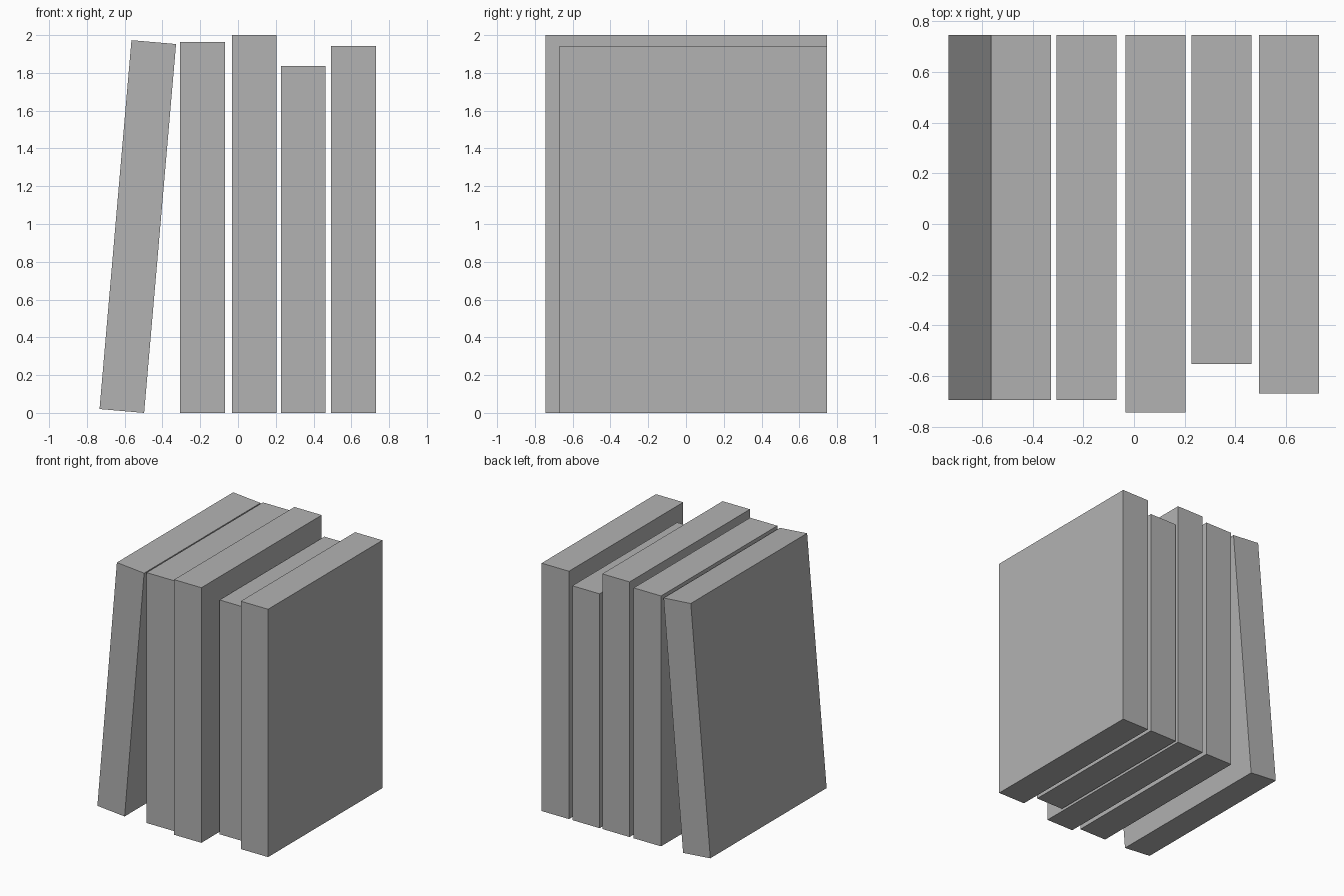
import bpy
import bmesh
from math import radians
from mathutils import Matrix, Vector

cube = bpy.data.objects.get("Cube")
if cube:
    bpy.data.objects.remove(cube, do_unlink=True)

# Single plain material
grey = bpy.data.materials.new("plain_grey")
grey.use_nodes = True
colour = (0.448, 0.448, 0.448, 1)
grey.diffuse_color = colour
grey.node_tree.nodes["Principled BSDF"].inputs["Base Color"].default_value = colour

BACK = 0.746       # every book is flush at the back
THICKNESS = 0.237


def book(name, right_edge, front, height, lean=0):
    """Upright slab pivoting about its lower +x edge."""
    depth = BACK - front
    bm = bmesh.new()
    bmesh.ops.create_cube(bm, size=1)
    bmesh.ops.scale(bm, vec=(THICKNESS, depth, height), verts=bm.verts)
    bmesh.ops.translate(bm, vec=(-THICKNESS / 2, 0, height / 2), verts=bm.verts)
    bmesh.ops.rotate(bm, cent=Vector(), verts=bm.verts,
                     matrix=Matrix.Rotation(radians(lean), 3, "Y"))
    mesh = bpy.data.meshes.new(name)
    bm.to_mesh(mesh)
    bm.free()
    mesh.materials.append(grey)
    obj = bpy.data.objects.new(name, mesh)
    obj.location = (right_edge, (front + BACK) / 2, 0)
    bpy.context.collection.objects.link(obj)


# Row of books, from the leaning one towards +x
book("leaning_book", -0.497, -0.695, 1.96, lean=4.95)
book("second_book", -0.069, -0.695, 1.963)
book("tallest_book", 0.204, -0.745, 2.0)
book("shortest_book", 0.464, -0.553, 1.837)
book("end_book", 0.73, -0.67, 1.943)
